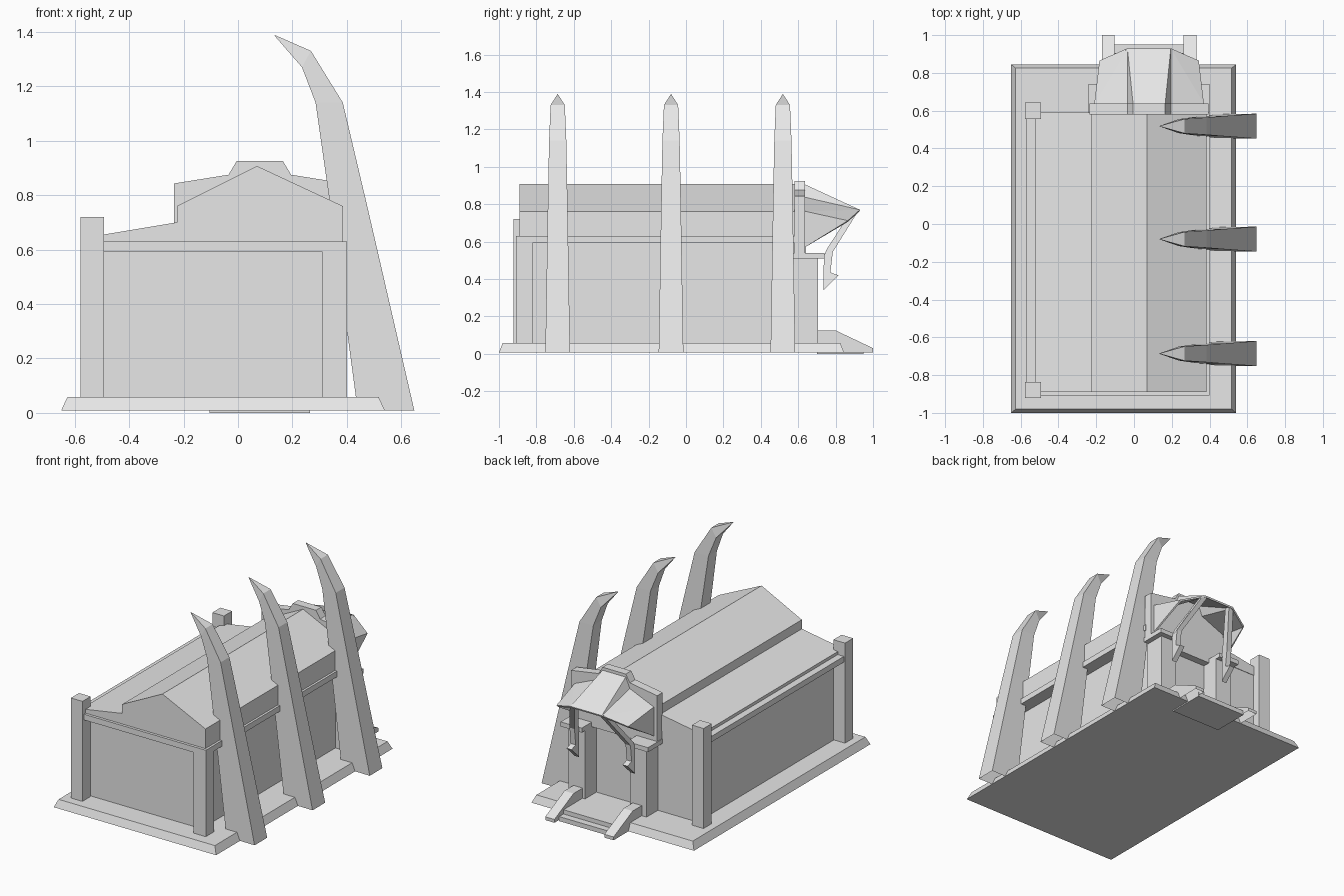
import bpy, bmesh

if "Cube" in bpy.data.objects:
    bpy.data.objects.remove(bpy.data.objects["Cube"])

stone = bpy.data.materials.new("grey stone")
stone.diffuse_color = (0.8, 0.8, 0.8, 1)
stone.use_nodes = True
stone.node_tree.nodes["Principled BSDF"].inputs["Base Color"].default_value = stone.diffuse_color
CX = 0.08  # centre of the rear porch


def make(name, verts, faces, open_base=False):
    me = bpy.data.meshes.new(name)
    bm = bmesh.new()
    vs = [bm.verts.new(v) for v in verts]
    for f in faces:
        bm.faces.new([vs[i] for i in f])
    bmesh.ops.recalc_face_normals(bm, faces=bm.faces)
    if open_base:  # hollow foot
        low = [f for f in bm.faces if all(v.co.z < 0.02 for v in f.verts)]
        bmesh.ops.delete(bm, geom=low, context='FACES')
    bm.to_mesh(me)
    bm.free()
    me.materials.append(stone)
    ob = bpy.data.objects.new(name, me)
    bpy.context.collection.objects.link(ob)
    return ob


def loft(name, rings, open_base=False):
    """Join equal-sized rings of points and cap both ends."""
    n = len(rings[0])
    faces = [tuple(range(n)), tuple(range((len(rings) - 1) * n, len(rings) * n))]
    for r in range(len(rings) - 1):
        for i in range(n):
            j = (i + 1) % n
            faces.append((r * n + i, r * n + j, (r + 1) * n + j, (r + 1) * n + i))
    return make(name, [p for ring in rings for p in ring], faces, open_base)


def rect(x0, x1, y0, y1, z):
    return [(x0, y0, z), (x1, y0, z), (x1, y1, z), (x0, y1, z)]


def box(name, x0, x1, y0, y1, z0, z1):
    return loft(name, [rect(x0, x1, y0, y1, z0), rect(x0, x1, y0, y1, z1)])


def prism_y(name, prof, y0, y1):
    return loft(name, [[(x, y, z) for x, z in prof] for y in (y0, y1)])


def prism_x(name, prof, x0, x1, open_base=False):
    return loft(name, [[(x, y, z) for y, z in prof] for x in (x0, x1)], open_base)


# Bevelled plinth
loft("plinth", [rect(-0.65, 0.54, -1.0, 0.845, 0.008),
                rect(-0.627, 0.517, -0.98, 0.825, 0.058)])

# Hall walls recessed behind the posts, eaves band and stepped roof
box("hall_walls", -0.497, 0.314, -0.83, 0.587, 0.05, 0.6)
box("eaves_band", -0.57, 0.40, -0.908, 0.59, 0.592, 0.63)
prism_y("roof", [(-0.525, 0.62), (-0.525, 0.65), (-0.225, 0.70), (-0.225, 0.76),
                 (0.07, 0.907), (0.385, 0.76), (0.385, 0.62)], -0.89, 0.59)

# Corner posts
box("front_left_post", -0.578, -0.493, -0.922, -0.837, 0.008, 0.72)
box("back_left_post", -0.578, -0.493, 0.557, 0.642, 0.008, 0.72)
box("front_right_post", 0.31, 0.40, -0.908, -0.82, 0.008, 0.6)

# Curved buttress horns: (inner x, inner z, outer x, outer z, half width)
horn = [(0.44, 0.008, 0.648, 0.008, 0.066),
        (0.335, 0.79, 0.47, 0.78, 0.053),
        (0.285, 1.14, 0.385, 1.14, 0.046),
        (0.235, 1.27, 0.268, 1.33, 0.038),
        (0.134, 1.386, 0.136, 1.388, 0.001)]
for k, yc in enumerate((-0.686, -0.08, 0.518)):
    rings = []
    for xi, zi, xo, zo, w in horn:
        wi = w * 0.96
        rings.append([(xi, yc - wi, zi), (xo, yc - w, zo),
                      (xo, yc + w, zo), (xi, yc + wi, zi)])
    loft("buttress_horn_%d" % (k + 1), rings, True)

# Rear parapet with raised centre
prism_y("parapet", [(-0.235, 0.51), (-0.235, 0.843), (-0.035, 0.875), (-0.005, 0.925),
                    (0.165, 0.925), (0.195, 0.875), (0.395, 0.843), (0.395, 0.51)],
        0.58, 0.637)

# Porch: pillars, caps, rails and canopy arms in mirrored pairs
rail = [(0.70, 0.008), (0.70, 0.125), (0.80, 0.125), (1.0, 0.03), (1.0, 0.008)]
arm = [(0.925, 0.77), (0.785, 0.545), (0.772, 0.435), (0.815, 0.42), (0.735, 0.34),
       (0.737, 0.52), (0.75, 0.555), (0.885, 0.765)]


def pair(xa, xb, s):
    return sorted((CX + s * xa, CX + s * xb))


for side, s in (("left", -1), ("right", 1)):
    box("porch_pillar_" + side, *pair(0.165, 0.285, s), 0.57, 0.705, 0.05, 0.515)
    box("pillar_cap_" + side, *pair(0.165, 0.32, s), 0.575, 0.74, 0.51, 0.54)
    prism_x("stair_rail_" + side, rail, *pair(0.183, 0.25, s), True)
    rings = []
    for d in (-0.018, 0.018):
        ring = []
        for y, z in arm:
            t = min(1, max(0, (0.77 - z) / 0.225))
            ring.append((CX + s * (0.105 + 0.10 * t) + d, y, z))
        rings.append(ring)
    loft("canopy_arm_" + side, rings)

# Stairs
box("lower_step", CX - 0.185, CX + 0.185, 0.70, 0.95, 0.0, 0.03)
box("upper_step", CX - 0.185, CX + 0.185, 0.68, 0.905, 0.02, 0.058)

# Faceted canopy shell, half points mirrored about the porch centre
half = [(0.29, 0.637, 0.57), (0.29, 0.637, 0.762), (0.115, 0.637, 0.837),
        (0.085, 0.637, 0.905), (0.115, 0.93, 0.77), (0.263, 0.865, 0.712)]
verts = [(CX + s * x, y, z) for s in (-1, 1) for x, y, z in half]
tris = [(0, 1, 5), (1, 4, 5), (1, 2, 4), (2, 3, 4)]
faces = tris + [tuple(i + 6 for i in reversed(t)) for t in tris] + [(3, 9, 10, 4)]
canopy = make("canopy", verts, faces)
bm = bmesh.new()
bm.from_mesh(canopy.data)
bm.faces.ensure_lookup_table()
if bm.faces[len(faces) - 1].normal.z < 0:  # keep the outside facing up
    bmesh.ops.reverse_faces(bm, faces=bm.faces)
bm.to_mesh(canopy.data)
bm.free()
shell = canopy.modifiers.new("thickness", 'SOLIDIFY')
shell.thickness = 0.012
shell.offset = -1
